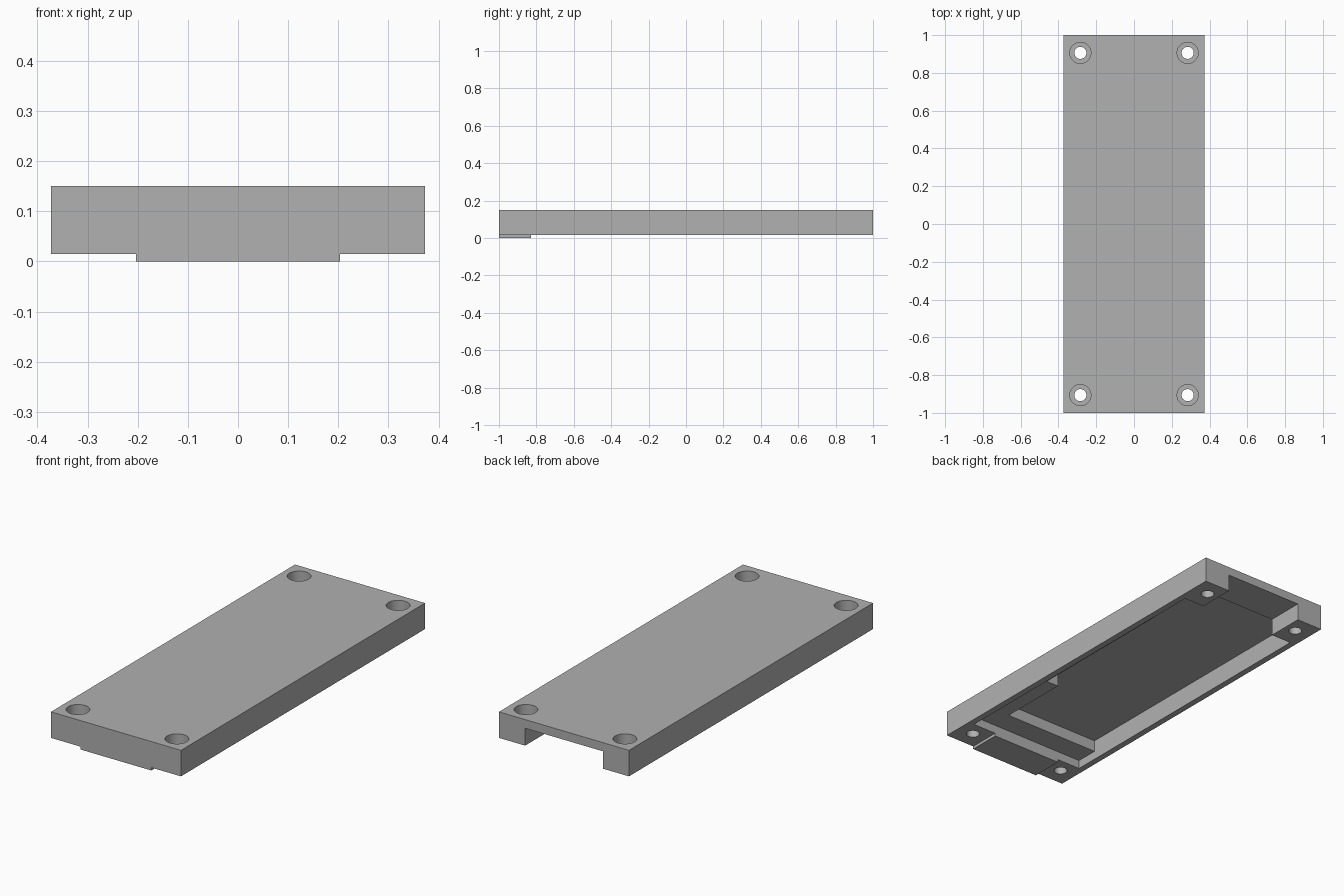
import bpy
import bmesh
from mathutils import Matrix, Vector

if "Cube" in bpy.data.objects:
    bpy.data.objects.remove(bpy.data.objects["Cube"], do_unlink=True)

# Single grey material
GREY = (0.44, 0.44, 0.44, 1.0)
grey = bpy.data.materials.new("plain grey")
grey.use_nodes = True
grey.diffuse_color = GREY
grey.node_tree.nodes["Principled BSDF"].inputs["Base Color"].default_value = GREY


def add_object(name, bm):
    mesh = bpy.data.meshes.new(name)
    bm.to_mesh(mesh)
    bm.free()
    mesh.materials.append(grey)
    obj = bpy.data.objects.new(name, mesh)
    bpy.context.collection.objects.link(obj)
    return obj


def box(name, x, y, z):
    """Box from (low, high) ranges."""
    low, high = (Vector(p) for p in zip(x, y, z))
    bm = bmesh.new()
    bmesh.ops.create_cube(bm, size=1)
    bmesh.ops.scale(bm, vec=high - low, verts=bm.verts)
    bmesh.ops.translate(bm, vec=(low + high) / 2, verts=bm.verts)
    return add_object(name, bm)


def cylinder(name, x, y, z, radius):
    bm = bmesh.new()
    place = Matrix.Translation((x, y, sum(z) / 2))
    bmesh.ops.create_cone(bm, cap_ends=True, segments=48, radius1=radius,
                          radius2=radius, depth=z[1] - z[0], matrix=place)
    return add_object(name, bm)


def cut(target, cutter):
    """Subtract the cutter and discard it."""
    cutter.hide_render = True
    mod = target.modifiers.new("cut", "BOOLEAN")
    mod.operation = "DIFFERENCE"
    mod.solver = "EXACT"
    mod.object = cutter
    bpy.context.view_layer.objects.active = target
    bpy.ops.object.modifier_apply(modifier=mod.name)
    bpy.data.objects.remove(cutter, do_unlink=True)


HALF_W, BOTTOM, TOP = 0.373, 0.015, 0.15
WALL, BACK = 0.34, 0.80          # cavity half width and back end
SHELF, CEILING, BELOW = 0.06, 0.12, -0.05

# Cover plate
cover = box("cover_plate", (-HALF_W, HALF_W), (-1, 1), (BOTTOM, TOP))

# Shallow recess, then a deep pocket whose left edge widens in steps
cut(cover, box("recess", (-WALL, WALL), (-0.83, BACK), (BELOW, SHELF)))
for right, left, front in ((-WALL, 0.216, -0.71),
                           (0, 0.288, -0.33),
                           (0, WALL, 0.50)):
    cut(cover, box("pocket", (right, left), (front, BACK), (BELOW, CEILING)))

# Channel open to the back end
cut(cover, box("channel", (-0.223, 0.223), (0.6, 1.1), (BELOW, 0.105)))

# Counterbored screw holes at the corners
for sx in (-1, 1):
    for sy in (-1, 1):
        x, y = sx * 0.284, sy * 0.906
        cut(cover, cylinder("screw_hole", x, y, (BELOW, 0.2), 0.032))
        cut(cover, cylinder("counterbore", x, y, (SHELF, 0.2), 0.056))

# Thin lip under the front end
lip = box("front_lip", (-0.203, 0.203), (-1, -0.83), (0, BOTTOM))

# Smooth hole walls, crisp edges elsewhere
bpy.ops.object.select_all(action="DESELECT")
cover.select_set(True)
bpy.context.view_layer.objects.active = cover
bpy.ops.object.shade_smooth_by_angle()
